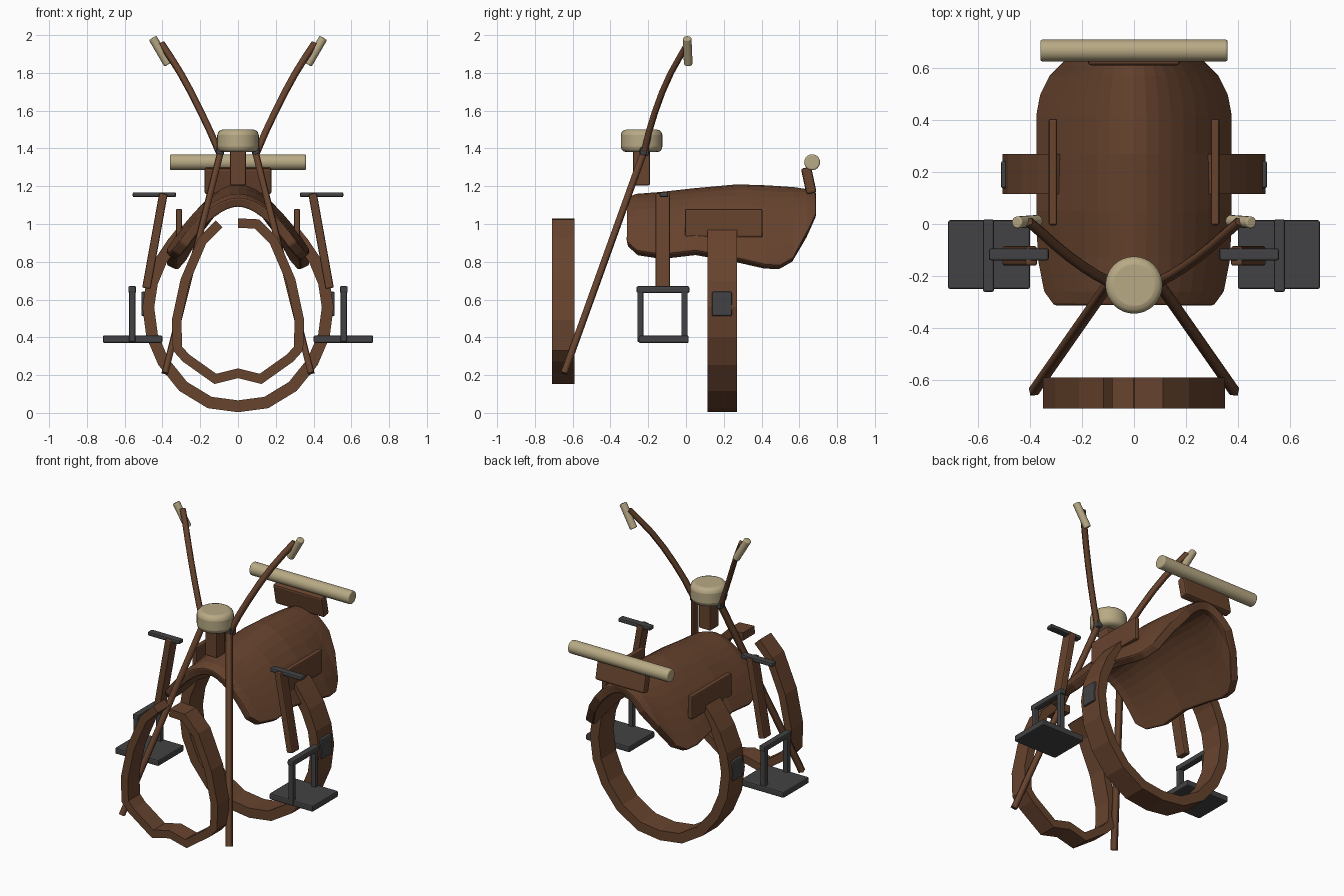
import bpy, bmesh, math
from mathutils import Vector

if "Cube" in bpy.data.objects:
    bpy.data.objects.remove(bpy.data.objects["Cube"])


def material(name, rgb):
    m = bpy.data.materials.new(name)
    m.diffuse_color = (*rgb, 1)
    m.use_nodes = True
    m.node_tree.nodes["Principled BSDF"].inputs["Base Color"].default_value = m.diffuse_color
    return m


LEATHER = material("brown leather", (0.135, 0.056, 0.027))
TAN = material("pale tan", (0.48, 0.40, 0.235))
IRON = material("dark iron", (0.055, 0.055, 0.058))


def finish(name, bm, mat):
    me = bpy.data.meshes.new(name)
    bm.to_mesh(me)
    bm.free()
    me.materials.append(mat)
    ob = bpy.data.objects.new(name, me)
    bpy.context.collection.objects.link(ob)
    return ob


def bevel(ob, width, segments=2):
    m = ob.modifiers.new("soft edges", "BEVEL")
    m.width, m.segments, m.limit_method = width, segments, "ANGLE"
    return ob


def smooth(ob):
    bpy.ops.object.select_all(action="DESELECT")
    ob.select_set(True)
    bpy.context.view_layer.objects.active = ob
    bpy.ops.object.shade_smooth_by_angle(angle=math.radians(40))
    return ob


def box(name, centre, size, mat, rot=(0, 0, 0), soft=0.008):
    bm = bmesh.new()
    bmesh.ops.create_cube(bm, size=1)
    bmesh.ops.scale(bm, vec=size, verts=bm.verts)
    ob = finish(name, bm, mat)
    ob.location, ob.rotation_euler = centre, rot
    return bevel(ob, soft)


def rod(name, a, b, radius, mat, soft, sides=24):
    a, b = Vector(a), Vector(b)
    bm = bmesh.new()
    bmesh.ops.create_cone(bm, cap_ends=True, segments=sides, radius1=radius,
                          radius2=radius, depth=(b - a).length)
    ob = finish(name, bm, mat)
    ob.location = (a + b) / 2
    ob.rotation_euler = (b - a).to_track_quat("Z", "Y").to_euler()
    return smooth(bevel(ob, soft, 3))


def band(name, half, y0, y1, thick, closed):
    """Flat strap following a mirrored x-z centreline."""
    pts = [(-x, z) for x, z in reversed(half) if x > 0] + \
          [p for p in half]
    if closed:
        pts.pop()
        pts = [(-half[-1][0], half[-1][1])] + pts
    bm = bmesh.new()
    rows = [[bm.verts.new((x, y, z)) for y in (y0, y1)] for x, z in pts]
    n = len(rows)
    for i in range(n if closed else n - 1):
        p, q = rows[i], rows[(i + 1) % n]
        bm.faces.new((p[0], p[1], q[1], q[0]))
    ob = finish(name, bm, LEATHER)
    m = ob.modifiers.new("thickness", "SOLIDIFY")
    m.thickness, m.offset, m.use_even_offset = thick, 0, True
    return ob


def cord(name, pts, radius):
    """Four-sided strap swept along a path."""
    cu = bpy.data.curves.new(name, "CURVE")
    cu.dimensions = "3D"
    cu.bevel_depth, cu.bevel_resolution, cu.use_fill_caps = radius, 0, True
    sp = cu.splines.new("POLY")
    sp.points.add(len(pts) - 1)
    for p, co in zip(sp.points, pts):
        p.co = (*co, 1)
    cu.materials.append(LEATHER)
    ob = bpy.data.objects.new(name, cu)
    bpy.context.collection.objects.link(ob)
    bpy.ops.object.select_all(action="DESELECT")
    ob.select_set(True)
    bpy.context.view_layer.objects.active = ob
    bpy.ops.object.convert(target="MESH")


# Arched seat: y, top z, bottom z, half width
STATIONS = [(-0.315, 1.14, 0.91, 0.31), (-0.26, 1.16, 0.86, 0.35),
            (-0.13, 1.17, 0.84, 0.375), (0.05, 1.19, 0.86, 0.38),
            (0.27, 1.21, 0.82, 0.38), (0.42, 1.205, 0.785, 0.38),
            (0.50, 1.20, 0.78, 0.365), (0.57, 1.195, 0.82, 0.33),
            (0.64, 1.185, 0.95, 0.26), (0.69, 1.17, 1.06, 0.18)]
bm = bmesh.new()
SEG = 16
rows = []
for y, top, low, w in STATIONS:
    ts = [2 * j / SEG - 1 for j in range(SEG + 1)]
    rows.append([bm.verts.new((w * t, y, top - (top - low) * abs(t) ** 1.9)) for t in ts])
for p, q in zip(rows, rows[1:]):
    for j in range(SEG):
        bm.faces.new((p[j], p[j + 1], q[j + 1], q[j]))
seat = finish("seat", bm, LEATHER)
mod = seat.modifiers.new("thickness", "SOLIDIFY")
mod.thickness, mod.offset = 0.055, -1
bevel(seat, 0.01)

# Girth strap around the belly and the wavy breast collar
band("girth", [(0, 0.035), (0.15, 0.055), (0.29, 0.14), (0.395, 0.27), (0.455, 0.41),
               (0.475, 0.56), (0.455, 0.69), (0.405, 0.81), (0.345, 0.90),
               (0.28, 0.98)], 0.115, 0.27, 0.062, False)
band("breast_collar", [(0, 0.21), (0.12, 0.18), (0.275, 0.29), (0.32, 0.34), (0.325, 0.49),
                       (0.28, 0.70), (0.19, 0.91), (0.10, 1.0), (0, 1.0)][:-1]
     + [(0.0, 1.005)], -0.71, -0.59, 0.05, False)

# Horn with rounded cap
box("horn_stem", (0, -0.235, 1.30), (0.085, 0.09, 0.19), LEATHER)
rod("horn_cap", (0, -0.235, 1.38), (0, -0.235, 1.5), 0.11, TAN, 0.03, 32)

# Raised back rest and rolled blanket
box("back_rest", (0, 0.65, 1.23), (0.355, 0.055, 0.14), LEATHER, (math.radians(12), 0, 0), 0.012)
rod("blanket_roll", (-0.36, 0.668, 1.327), (0.36, 0.668, 1.327), 0.042, TAN, 0.008)

for s, side in ((1, "right"), (-1, "left")):
    # Side flap and girth buckle
    box("flap_" + side, (s * 0.312, 0.2, 1.005), (0.033, 0.41, 0.15), LEATHER)
    box("buckle_" + side, (s * 0.497, 0.19, 0.577), (0.03, 0.105, 0.13), IRON)

    # Stirrup strap with crossbar
    tilt = -s * math.atan2(0.09, 0.5)
    box("stirrup_strap_" + side, (s * 0.44, -0.123, 0.91), (0.045, 0.075, 0.51),
        LEATHER, (0, tilt, 0))
    box("strap_bar_" + side, (s * 0.443, -0.117, 1.155), (0.23, 0.046, 0.026), IRON)

    # Stirrup frame and foot plate
    box("foot_plate_" + side, (s * 0.558, -0.118, 0.39), (0.315, 0.265, 0.04), IRON)
    box("stirrup_top_" + side, (s * 0.56, -0.122, 0.653), (0.042, 0.28, 0.036), IRON)
    for y, end in ((-0.241, "front"), (-0.008, "rear")):
        box(f"stirrup_post_{side}_{end}", (s * 0.56, y, 0.52), (0.036, 0.034, 0.29), IRON)

    # Reins, rein ring and hand grip
    cord("lower_rein_" + side, [(s * 0.09, -0.22, 1.39), (s * 0.387, -0.645, 0.21)], 0.022)
    cord("upper_rein_" + side, [(s * 0.10, -0.22, 1.38), (s * 0.145, -0.197, 1.485),
                                (s * 0.195, -0.165, 1.59), (s * 0.25, -0.125, 1.70),
                                (s * 0.305, -0.08, 1.80), (s * 0.355, -0.035, 1.88),
                                (s * 0.405, 0.008, 1.955)], 0.02)
    box("rein_ring_" + side, (s * 0.095, -0.22, 1.385), (0.04, 0.05, 0.05), IRON, soft=0.012)
    rod("hand_grip_" + side, (s * 0.452, 0.006, 1.985), (s * 0.37, 0.012, 1.845),
        0.023, TAN, 0.006, 16)
